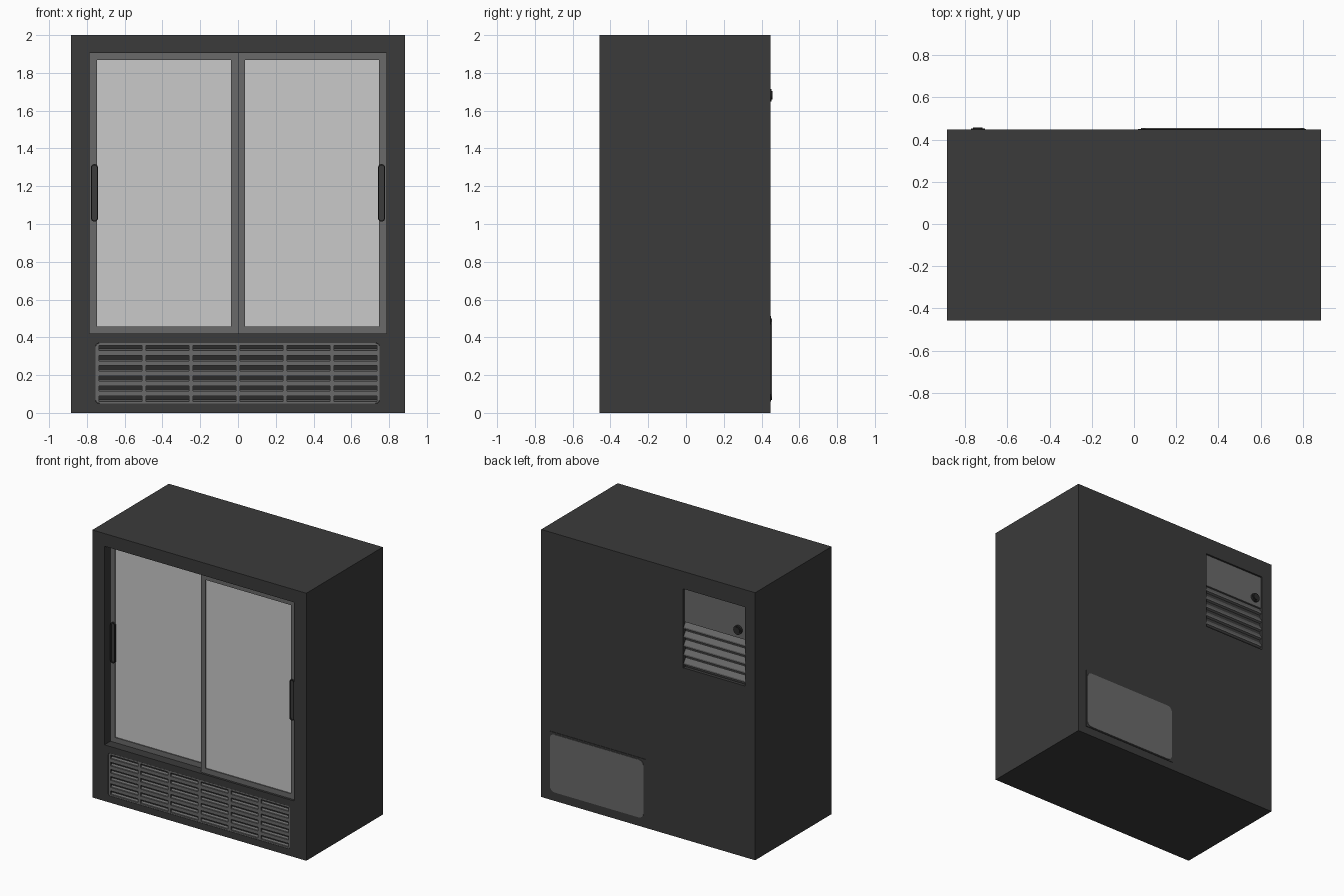
import bpy, bmesh, math

old = bpy.data.objects.get("Cube")
if old:
    bpy.data.objects.remove(old, do_unlink=True)


def material(name, level):
    m = bpy.data.materials.new(name)
    m.use_nodes = True
    colour = (level, level, level, 1)
    m.diffuse_color = colour
    m.node_tree.nodes["Principled BSDF"].inputs["Base Color"].default_value = colour
    return m


CHARCOAL = material("charcoal cabinet", 0.043)
GREY = material("grey metal", 0.142)
GLASS = material("pale glass", 0.585)
BLACK = material("black trim", 0.024)

FRONT, BACK = -0.457, 0.447


def finish(name, bm, *mats):
    bmesh.ops.recalc_face_normals(bm, faces=bm.faces)
    mesh = bpy.data.meshes.new(name)
    bm.to_mesh(mesh)
    bm.free()
    for m in mats:
        mesh.materials.append(m)
    ob = bpy.data.objects.new(name, mesh)
    bpy.context.collection.objects.link(ob)
    return ob


def prism(bm, points, offset):
    """Extrude a planar loop of points by an offset."""
    face = bm.faces.new([bm.verts.new(p) for p in points])
    top = bmesh.ops.extrude_face_region(bm, geom=[face])["geom"]
    bmesh.ops.translate(bm, vec=offset, verts=[v for v in top if isinstance(v, bmesh.types.BMVert)])
    return [f for f in top if isinstance(f, bmesh.types.BMFace)][0]


def box(bm, x0, x1, y0, y1, z0, z1):
    """Box whose returned face lies at y1."""
    return prism(bm, [(x0, y0, z0), (x1, y0, z0), (x1, y0, z1), (x0, y0, z1)], (0, y1 - y0, 0))


def rounded(bm, x0, x1, y0, y1, z0, z1, r, steps=6):
    """Plate with rounded corners whose returned face lies at y1."""
    corners = [(x1 - r, z1 - r), (x0 + r, z1 - r), (x0 + r, z0 + r), (x1 - r, z0 + r)]
    points = []
    for i, (cx, cz) in enumerate(corners):
        for k in range(steps + 1):
            a = math.pi / 2 * (i + k / steps)
            points.append((cx + r * math.cos(a), y0, cz + r * math.sin(a)))
    bmesh.ops.remove_doubles  # loops below stay open-ended, duplicates are skipped
    clean = [p for i, p in enumerate(points)
             if math.dist(p, points[i - 1]) > 1e-5]
    return prism(bm, clean, (0, y1 - y0, 0))


def sink(bm, face, border, depth, index=0):
    """Inset a face, push it along y and colour it."""
    bm.normal_update()
    bmesh.ops.inset_region(bm, faces=[face], thickness=border)
    inner = bmesh.ops.extrude_face_region(bm, geom=[face])["geom"]
    bmesh.ops.translate(bm, vec=(0, depth, 0),
                        verts=[v for v in inner if isinstance(v, bmesh.types.BMVert)])
    new = [f for f in inner if isinstance(f, bmesh.types.BMFace)][0]
    new.material_index = index
    if face.is_valid:
        bm.faces.remove(face)


def cut(target, cutter):
    cutter.hide_render = True
    mod = target.modifiers.new("cut", 'BOOLEAN')
    mod.operation, mod.solver, mod.object = 'DIFFERENCE', 'EXACT', cutter
    bpy.ops.object.select_all(action='DESELECT')
    bpy.context.view_layer.objects.active = target
    target.select_set(True)
    bpy.ops.object.modifier_apply(modifier=mod.name)
    bpy.data.objects.remove(cutter, do_unlink=True)


# Cabinet with door opening, grille pocket and rear vent pocket
bm = bmesh.new()
box(bm, -0.885, 0.885, FRONT, BACK, 0, 2)
cabinet = finish("cabinet", bm, CHARCOAL)
bm = bmesh.new()
box(bm, -0.785, 0.785, FRONT - 0.1, -0.33, 0.42, 1.905)
rounded(bm, -0.755, 0.75, FRONT - 0.1, FRONT + 0.03, 0.05, 0.37, 0.02)
box(bm, -0.80, -0.29, 0.422, BACK + 0.1, 1.28, 1.87)
cut(cabinet, finish("pocket_cutter", bm, CHARCOAL))

# Sliding doors: the left-hand one runs behind the other
for name, x0, x1, y in (("rear_sliding_door", -0.785, 0.0, -0.385),
                        ("front_sliding_door", 0.0, 0.785, -0.44)):
    bm = bmesh.new()
    face = box(bm, x0, x1, y + 0.045, y, 0.42, 1.905)
    sink(bm, face, 0.053, 0.008, 1)
    finish(name, bm, GREY, GLASS)

# Pill-shaped door handles with a hollow grip
for name, x, y in (("rear_door_handle", -0.76, -0.385), ("front_door_handle", 0.76, -0.44)):
    bm = bmesh.new()
    face = rounded(bm, x - 0.019, x + 0.019, y + 0.002, y - 0.012, 1.013, 1.317, 0.0185)
    sink(bm, face, 0.006, 0.008, 1)
    finish(name, bm, BLACK, CHARCOAL)

# Front grille plate with slots
ROWS = [0.343 - 0.0535 * i for i in range(6)]
bm = bmesh.new()
rounded(bm, -0.754, 0.749, FRONT + 0.012, FRONT + 0.001, 0.051, 0.369, 0.02)
grille = finish("front_grille", bm, GREY)
bm = bmesh.new()
for z in ROWS:
    for col in range(6):
        x = (col - 2.5) * 0.249
        box(bm, x - 0.113, x + 0.113, FRONT - 0.05, FRONT + 0.05, z - 0.014, z + 0.014)
cut(grille, finish("slot_cutter", bm, GREY))

# Dark backing and sloped blades behind the slots
bm = bmesh.new()
box(bm, -0.745, 0.74, FRONT + 0.03, FRONT + 0.026, 0.06, 0.36)
finish("grille_backing", bm, BLACK)
bm = bmesh.new()
for z in ROWS:
    prism(bm, [(-0.74, FRONT + 0.013, z - 0.018), (-0.74, FRONT + 0.025, z - 0.018),
               (-0.74, FRONT + 0.025, z - 0.006)], (1.475, 0, 0))
finish("grille_blades", bm, GREY)

# Rear service cover: dark base with a lighter rounded panel
bm = bmesh.new()
box(bm, 0.02, 0.815, BACK - 0.002, BACK + 0.004, 0.06, 0.513)
finish("service_cover_base", bm, CHARCOAL)
bm = bmesh.new()
rounded(bm, 0.034, 0.808, BACK + 0.003, BACK + 0.008, 0.067, 0.5, 0.04)
finish("service_cover_panel", bm, GREY)

# Rear control panel with louvres below
bm = bmesh.new()
box(bm, -0.798, -0.292, 0.424, 0.436, 1.62, 1.868)
finish("control_panel", bm, GREY)
bm = bmesh.new()
for i in range(5):
    z = 1.614 - 0.067 * i
    prism(bm, [(-0.798, 0.424, z), (-0.798, 0.444, z - 0.03),
               (-0.798, 0.444, z - 0.042), (-0.798, 0.424, z - 0.046)], (0.506, 0, 0))
finish("rear_louvres", bm, GREY)

# Control knob
bm = bmesh.new()
for r, y0, y1 in ((0.033, 0.434, 0.452), (0.023, 0.45, 0.457)):
    rounded(bm, -0.74 - r, -0.74 + r, y0, y1, 1.682 - r, 1.682 + r, r)
knob = finish("control_knob", bm, BLACK)
bpy.ops.object.select_all(action='DESELECT')
bpy.context.view_layer.objects.active = knob
knob.select_set(True)
bpy.ops.object.shade_smooth_by_angle(angle=math.radians(35))
